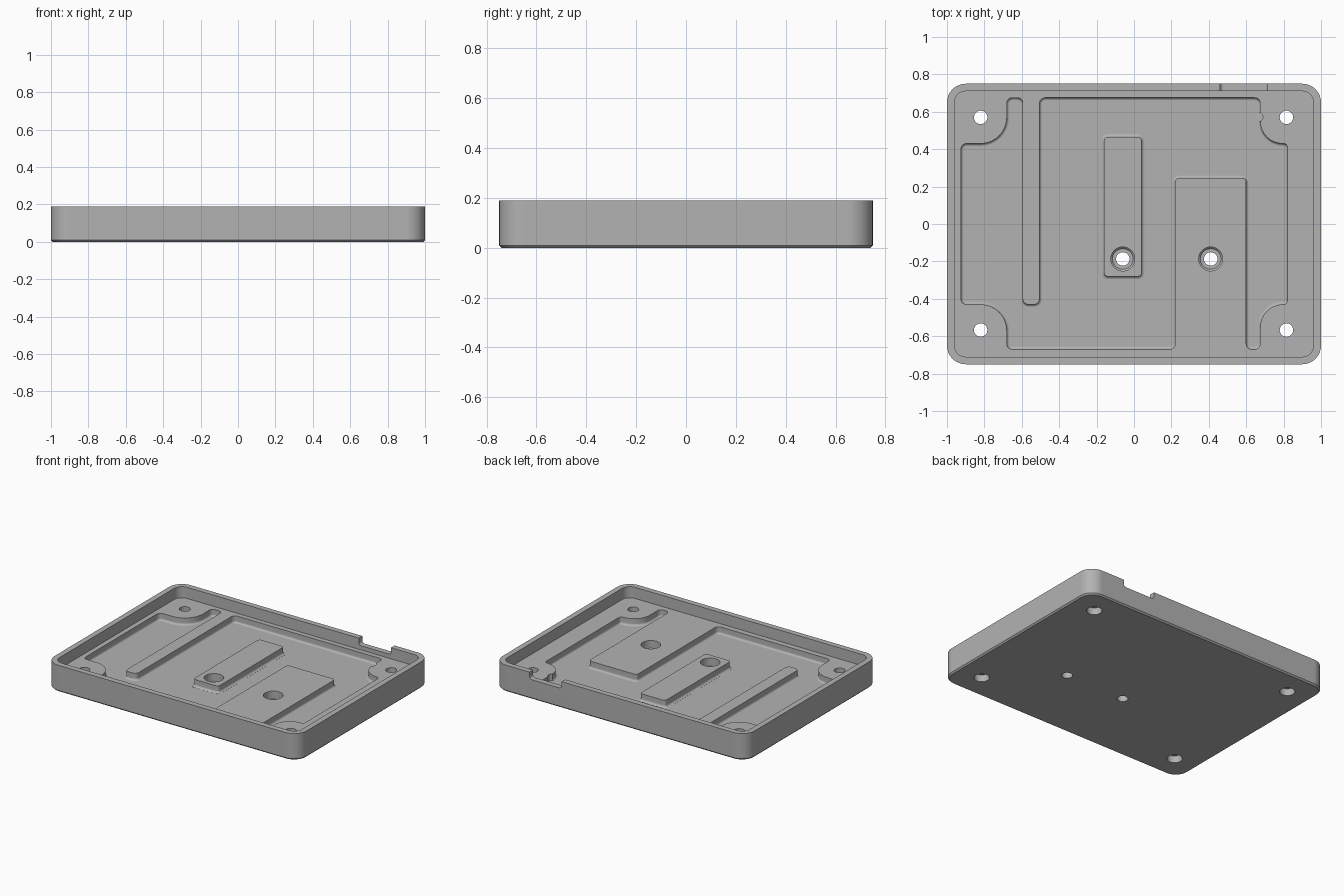
import bpy, bmesh
from math import sin, cos, pi, tan
from mathutils import Vector, Matrix

default = bpy.data.objects.get("Cube")
if default:
    bpy.data.objects.remove(default, do_unlink=True)

# Main levels
TOP, LEDGE, FLOOR, NOTCH = 0.19, 0.11, 0.06, 0.14
FILLET = 0.015

metal = bpy.data.materials.new("plain_grey")
metal.use_nodes = True
GREY = (0.45, 0.45, 0.45, 1)
metal.diffuse_color = GREY
metal.node_tree.nodes["Principled BSDF"].inputs["Base Color"].default_value = GREY


def rounded(corners, steps=8):
    """Outline with each (x, y, radius) corner replaced by an arc."""
    out = []
    for i, (x, y, r) in enumerate(corners):
        p = Vector((x, y))
        a = (Vector(corners[i - 1][:2]) - p).normalized()
        b = (Vector(corners[(i + 1) % len(corners)][:2]) - p).normalized()
        half = a.angle(b) / 2
        centre = p + (a + b).normalized() * r / sin(half)
        start = p + a * r / tan(half) - centre
        end = p + b * r / tan(half) - centre
        sweep = start.angle_signed(end)
        for k in range(steps + 1):
            out.append(centre + Matrix.Rotation(-sweep * k / steps, 2) @ start)
    return out


def rect(x0, x1, y0, y1, r, grow=0):
    x0, x1, y0, y1, r = x0 - grow, x1 + grow, y0 - grow, y1 + grow, r + grow
    return rounded([(x0, y0, r), (x1, y0, r), (x1, y1, r), (x0, y1, r)])


def circle(x, y, r, n=32):
    return [Vector((x + r * cos(2 * pi * k / n), y + r * sin(2 * pi * k / n)))
            for k in range(n)]


def loft(name, rings, matrix=None, base_fillet=0):
    """Closed solid through a stack of (outline, height) rings."""
    bm = bmesh.new()
    loops = [[bm.verts.new((p.x, p.y, z)) for p in pts] for pts, z in rings]
    base = bm.faces.new(loops[0][::-1])
    bm.faces.new(loops[-1])
    for lo, hi in zip(loops, loops[1:]):
        for i in range(len(lo)):
            bm.faces.new((lo[i - 1], lo[i], hi[i], hi[i - 1]))
    bmesh.ops.recalc_face_normals(bm, faces=bm.faces)
    if base_fillet:
        bmesh.ops.bevel(bm, geom=list(base.edges), offset=base_fillet,
                        segments=3, profile=0.5, affect='EDGES')
    if matrix:
        bm.transform(matrix)
        bmesh.ops.recalc_face_normals(bm, faces=bm.faces)
    mesh = bpy.data.meshes.new(name)
    bm.to_mesh(mesh)
    bm.free()
    mesh.materials.append(metal)
    obj = bpy.data.objects.new(name, mesh)
    bpy.context.collection.objects.link(obj)
    return obj


def combine(target, tool, operation='DIFFERENCE'):
    tool.hide_render = True
    mod = target.modifiers.new(tool.name, 'BOOLEAN')
    mod.operation, mod.solver, mod.object = operation, 'EXACT', tool
    bpy.context.view_layer.objects.active = target
    bpy.ops.object.modifier_apply(modifier=mod.name)
    bpy.data.objects.remove(tool, do_unlink=True)


# Outer body with a small chamfer under the base
body = (-1, 1, -0.75, 0.75, 0.1)
tray = loft("tray", [(rect(*body, grow=-0.01), 0), (rect(*body), 0.01), (rect(*body), TOP)])

# Recess inside the rim
combine(tray, loft("recess", [(rect(-0.96, 0.96, -0.71, 0.71, 0.06), LEDGE),
                              (rect(-0.96, 0.96, -0.71, 0.71, 0.06), 0.3)]))

# Deep pocket, leaving corner bosses, a long rib and a raised pad
s, b = 0.03, 0.02
pocket = rounded([
    (-0.925, -0.43, s), (-0.925, 0.43, s), (-0.68, 0.43, 0.14), (-0.68, 0.675, s),
    (-0.595, 0.675, s), (-0.595, -0.43, s), (-0.505, -0.43, s), (-0.505, 0.675, s),
    (0.675, 0.675, s), (0.675, 0.43, 0.12), (0.82, 0.43, b), (0.82, -0.43, b),
    (0.675, -0.43, 0.12), (0.675, -0.67, s), (0.6, -0.67, s), (0.6, 0.245, b),
    (0.22, 0.245, b), (0.22, -0.67, s), (-0.68, -0.67, s), (-0.68, -0.43, 0.14)])
combine(tray, loft("pocket", [(pocket, FLOOR), (pocket, 0.15)], base_fillet=FILLET))
combine(tray, loft("boss_relief", [(circle(0.662, 0.572, 0.027), FLOOR + 0.002),
                                   (circle(0.662, 0.572, 0.027), 0.15)]))

# Raised island with a filleted foot
island = (-0.16, 0.04, -0.28, 0.465, 0.02)
foot = [(rect(*island, grow=FILLET), FLOOR - 0.02)]
for k in range(4):
    t = k * pi / 6
    foot.append((rect(*island, grow=FILLET * (1 - sin(t))), FLOOR + 0.0005 + FILLET * (1 - cos(t))))
foot.append((rect(*island), LEDGE))
combine(tray, loft("island", foot), 'UNION')


# Screw holes: corners are counterbored from below, centre ones from above
def drill(x, y, r, z0, z1):
    combine(tray, loft("drill", [(circle(x, y, r), z0), (circle(x, y, r), z1)]))


for sx in (-0.82, 0.815):
    for sy in (-0.567, 0.57):
        drill(sx, sy, 0.036, -0.1, 0.3)
        drill(sx, sy, 0.05, -0.1, 0.05)
for x in (-0.06, 0.41):
    drill(x, -0.187, 0.036, -0.1, 0.3)
    combine(tray, loft("counterbore", [(circle(x, -0.187, 0.055), 0.045),
                                       (circle(x, -0.187, 0.064), 0.055),
                                       (circle(x, -0.187, 0.064), 0.3)]))

# Connector notches through the right and back walls
to_side = Matrix(((0, 0, 1, 0), (1, 0, 0, 0), (0, 1, 0, 0), (0, 0, 0, 1)))
to_back = Matrix(((1, 0, 0, 0), (0, 0, 1, 0), (0, 1, 0, 0), (0, 0, 0, 1)))
for name, a0, a1, r, inner, outer, matrix in (
        ("side_notch", -0.265, 0.395, 0.03, 0.92, 1.1, to_side),
        ("back_notch", 0.46, 0.715, 0.02, 0.67, 0.85, to_back)):
    shape = rect(a0, a1, NOTCH, 0.3, r)
    combine(tray, loft(name, [(shape, inner), (shape, outer)], matrix))

# Smooth arcs and fillets, crisp flats
bpy.ops.object.select_all(action='DESELECT')
tray.select_set(True)
bpy.context.view_layer.objects.active = tray
bpy.ops.object.shade_smooth_by_angle(angle=0.61)
flats = tray.modifiers.new("flat_normals", 'WEIGHTED_NORMAL')
flats.keep_sharp = True
